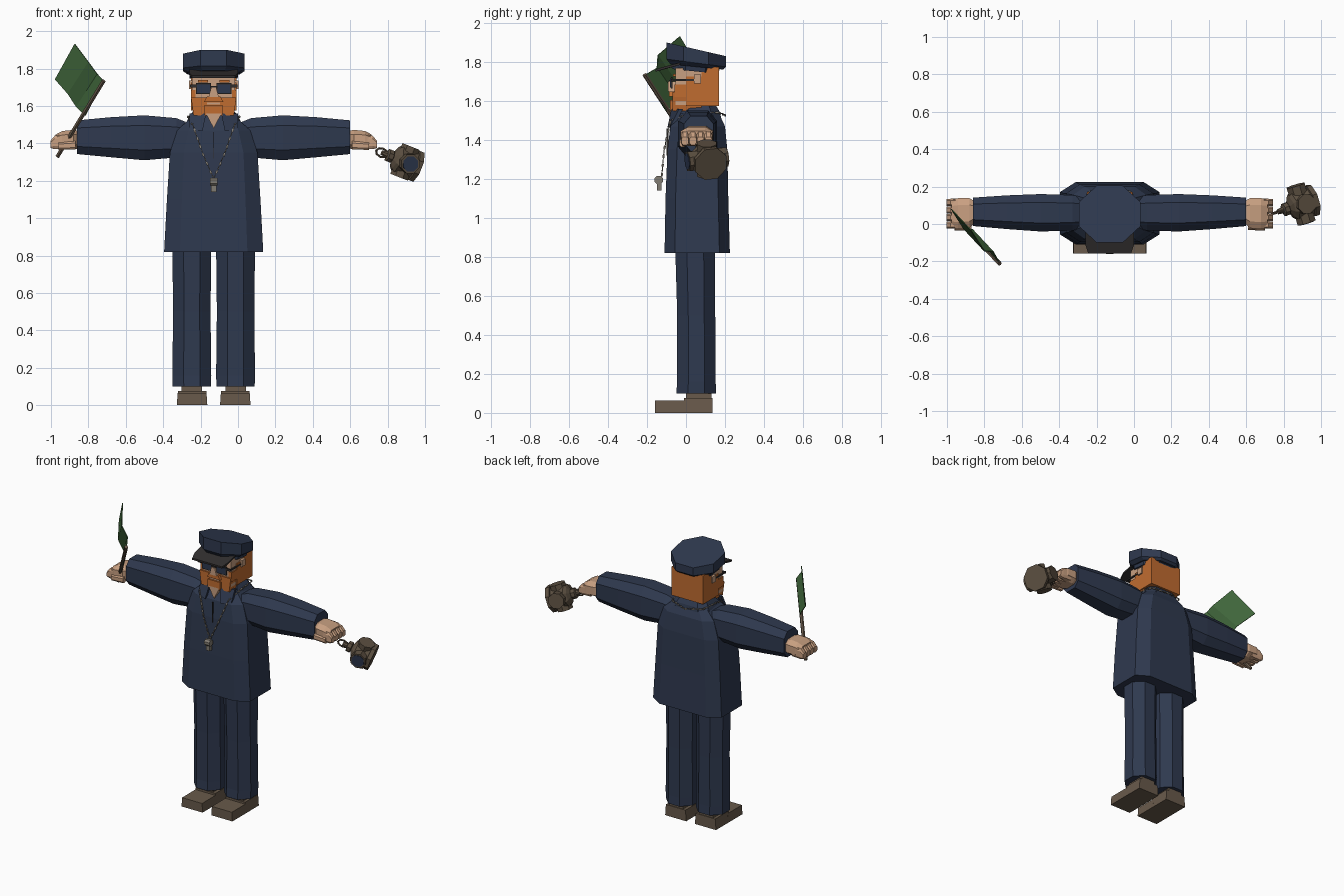
import bpy, bmesh, math
from mathutils import Vector

if "Cube" in bpy.data.objects:
    bpy.data.objects.remove(bpy.data.objects["Cube"])

CX = -0.13  # the body's own centre line


def material(name, rgb):
    m = bpy.data.materials.new(name)
    m.use_nodes = True
    m.diffuse_color = (*rgb, 1)
    m.node_tree.nodes["Principled BSDF"].inputs["Base Color"].default_value = (*rgb, 1)
    return m


navy = material("navy cloth", (.028, .041, .078))
skin = material("skin", (.58, .35, .22))
orange = material("orange hair", (.53, .15, .03))
brown = material("brown leather", (.14, .102, .07))
bronze = material("lantern bronze", (.105, .078, .052))
green = material("flag green", (.05, .13, .043))
dark = material("dark trim", (.03, .027, .027))
grey = material("chain grey", (.22, .2, .17))
glass = material("blue glass", (.025, .038, .075))


def finish(name, bm, mat):
    bmesh.ops.recalc_face_normals(bm, faces=bm.faces)
    me = bpy.data.meshes.new(name)
    bm.to_mesh(me)
    bm.free()
    me.materials.append(mat)
    ob = bpy.data.objects.new(name, me)
    bpy.context.collection.objects.link(ob)
    return ob


def loft(name, rings, mat, closed=True):
    bm = bmesh.new()
    vs = [[bm.verts.new(p) for p in r] for r in rings]
    n = len(rings[0])
    for a, b in zip(vs, vs[1:]):
        for i in range(n if closed else n - 1):
            j = (i + 1) % n
            bm.faces.new((a[i], a[j], b[j], b[i]))
    if closed:
        bm.faces.new(vs[0])
        bm.faces.new(vs[-1])
    return finish(name, bm, mat)


def octagon(a, b, c):
    quarter = [(a, b * c), (a * c, b)]
    pts = quarter + [(-x, y) for x, y in reversed(quarter)]
    return pts + [(-x, -y) for x, y in pts]


def column(name, sections, mat, cx=CX, c=.6):
    """Upright octagonal part; sections are z, half width, front y, back y, tilt."""
    rings = []
    for z, hx, y0, y1, tilt in sections:
        my = (y0 + y1) / 2
        rings.append([(cx + x, my + y, z + tilt * y) for x, y in octagon(hx, (y1 - y0) / 2, c)])
    return loft(name, rings, mat)


def box(name, x, y, z, mat, taper=1.0):
    """Box from x, y, z ranges (x relative to the body); taper narrows the top."""
    m, h = CX + (x[0] + x[1]) / 2, (x[1] - x[0]) / 2
    rings = []
    for zz, k in ((z[0], 1), (z[1], taper)):
        rings.append([(m - h * k, y[0], zz), (m + h * k, y[0], zz), (m + h * k, y[1], zz), (m - h * k, y[1], zz)])
    return loft(name, rings, mat)


def tube(name, origin, direction, sections, mat, n=8, squash=1.0, roll=0.0):
    """Turned part along a direction; sections are distance, radius."""
    d = Vector(direction).normalized()
    u = d.cross(Vector((0, 1, 0)) if abs(d.y) < .9 else Vector((0, 0, 1))).normalized()
    w = d.cross(u)
    rings = []
    for t, r in sections:
        ring = []
        for i in range(n):
            a = roll + math.tau * (i + .5) / n
            q = (u * math.cos(roll) + w * math.sin(roll)) * math.cos(a - roll) * r
            q += (w * math.cos(roll) - u * math.sin(roll)) * math.sin(a - roll) * r * squash
            ring.append(Vector(origin) + d * t + q)
        rings.append(ring)
    return loft(name, rings, mat)


# Coat and collar
column("coat", [(.82, .265, -.11, .225, 0), (1.1, .25, -.105, .217, 0), (1.35, .234, -.095, .212, 0),
                (1.47, .195, -.08, .2, 0), (1.535, .125, -.04, .17, 0)], navy, c=.68)
column("collar", [(1.46, .17, -.065, .19, 0), (1.53, .135, -.05, .175, .1), (1.575, .105, -.015, .15, .1)], navy)
column("neck", [(1.5, .075, 0, .14, 0), (1.6, .075, 0, .14, 0)], skin)
loft("neck_opening", [[(CX + x, y, z) for x, z in ((0, 1.48), (.042, 1.56), (-.042, 1.56))]
                      for y in (-.082, -.01)], skin)
box("coat_front_seam", (-.002, .002), (-.1, -.09), (1.32, 1.46), dark)

# Mirrored limbs
for s, side in ((-1, "right"), (1, "left")):
    def limb(name, sections, mat, c=.55):
        loft(side + name, [[(CX + s * d, cy + y, cz + z) for y, z in octagon(hy, hz, c)]
                           for d, cy, cz, hy, hz in sections], mat)

    def sbox(name, x, y, z, mat, taper=1.0):
        return box(side + name, sorted((s * x[0], s * x[1])), y, z, mat, taper)

    limb("_sleeve", [(.15, .06, 1.43, .085, .085), (.2, .06, 1.43, .095, .105), (.37, .06, 1.43, .1, .12),
                     (.55, .063, 1.433, .09, .107), (.73, .065, 1.433, .076, .09)], navy)
    limb("_hand", [(.71, .065, 1.42, .05, .045), (.75, .058, 1.42, .08, .052), (.81, .055, 1.42, .083, .046),
                   (.845, .055, 1.413, .075, .034)], skin)
    for i in range(4):
        y = -.005 + .04 * i
        limb("_finger", [(.78, y, 1.412, .02, .04), (.85, y, 1.405, .02, .036), (.872, y, 1.395, .018, .02)], skin)
    limb("_thumb", [(.74, -.015, 1.39, .018, .022), (.83, -.018, 1.385, .016, .02)], skin)

    column(side + "_trouser", [(.1, .102, -.05, .155, 0), (.16, .104, -.045, .152, 0), (.5, .1, -.045, .15, 0),
                               (.84, .104, -.055, .15, 0)], navy, cx=CX + s * .117, c=.42)
    box(side + "_ankle", (s * .117 - .055, s * .117 + .055), (0, .13), (.06, .12), brown)
    sbox("_shoe_heel", (.034, .197), (-.01, .135), (0, .076), brown, .93)
    sbox("_shoe_toe", (.034, .197), (-.158, 0), (0, .063), brown, .95)

    # Face halves
    sbox("_ear", (.11, .132), (.04, .078), (1.69, 1.735), skin)
    sbox("_sideburn", (.098, .122), (-.058, .03), (1.62, 1.685), orange)
    sbox("_lens", (.02, .088), (-.081, -.074), (1.67, 1.715), glass)
    sbox("_lens_rim", (.014, .094), (-.077, -.069), (1.664, 1.722), dark)
    sbox("_glasses_arm", (.118, .126), (-.075, .05), (1.703, 1.713), dark)
    sbox("_glasses_hinge", (.09, .126), (-.077, -.068), (1.7, 1.714), dark)
    sbox("_eyebrow", (.03, .085), (-.066, -.05), (1.726, 1.738), orange)
    loft(side + "_collar_flap", [[(CX + s * x, y + o, z) for x, y, z in
                                  ((.04, -.075, 1.56), (.13, -.035, 1.56), (.13, -.075, 1.48), (.06, -.095, 1.465))]
                                 for o in (0, .02)], navy)

# Head
box("face", (-.115, .115), (-.055, .1), (1.58, 1.77), skin)
box("hair", (-.122, .122), (.0, .17), (1.575, 1.725), orange)
box("hair_back", (-.122, .122), (.08, .17), (1.7, 1.775), orange)
box("beard", (-.108, .108), (-.068, .08), (1.548, 1.645), orange, 1.12)
box("chin_beard", (-.048, .048), (-.082, -.03), (1.55, 1.605), orange)
box("moustache", (-.052, .052), (-.086, -.05), (1.622, 1.65), orange, .7)
box("mouth", (-.035, .035), (-.073, -.06), (1.607, 1.618), skin)
box("nose", (-.027, .027), (-.092, -.05), (1.648, 1.7), skin, .5)
box("glasses_bridge", (-.02, .02), (-.086, -.076), (1.7, 1.708), dark)

# Peaked cap
column("cap_band", [(1.752, .128, -.07, .165, -.1), (1.8, .135, -.075, .18, -.1)], navy, c=.42)
column("cap_crown", [(1.775, .14, -.08, .19, -.1), (1.795, .165, -.1, .205, -.13),
                     (1.865, .165, -.1, .205, -.23)], navy, c=.42)
loft("cap_visor", [[(CX + x, y, z + o) for x, y, z in
                    ((-.13, -.03, 1.785), (.13, -.03, 1.785), (.13, -.11, 1.765), (.115, -.157, 1.75),
                     (-.115, -.157, 1.75), (-.13, -.11, 1.765))] for o in (0, .012)], dark)

# Neck chain: flat links turned a quarter from one to the next
path = [Vector(p) for p in ((0, .205, 1.525), (.12, .17, 1.54), (.14, .04, 1.545), (.112, -.08, 1.5),
                            (.06, -.112, 1.35), (0, -.125, 1.21))]
for s in (-1, 1):
    k = 0
    for a, b in zip(path, path[1:]):
        count = max(1, round((b - a).length / .024))
        for i in range(count):
            p = a.lerp(b, i / count)
            q = b - a
            tube("chain_link", (CX + s * p.x, p.y, p.z), (s * q.x, q.y, q.z),
                 [(0, .004), (.006, .0075), (.016, .0075), (.022, .004)], grey, 4, .5, k % 2 * math.pi / 2)
            k += 1

# Whistle
tube("whistle_barrel", (CX - .02, -.14, 1.195), (1, 0, 0), [(0, .023), (.04, .023)], grey)
box("whistle_mouthpiece", (-.014, .014), (-.148, -.125), (1.14, 1.19), grey)

# Flag on its stick
def flag_y(x):
    return -.21 - 1.07 * (x + .72)


foot, tip = Vector((-.965, flag_y(-.965), 1.33)), Vector((-.718, flag_y(-.718), 1.735))
tube("flag_stick", foot, tip - foot, [(0, .012), ((tip - foot).length, .012)], brown, 6)
top = [(-.72, 1.735), (-.765, 1.77), (-.79, 1.835), (-.88, 1.932)]
low = [(-.818, 1.55), (-.877, 1.595), (-.9, 1.665), (-.985, 1.742)]
wave = [0, .016, -.016, .008]
rows = []
for k in (0, .5, 1):
    row = []
    for (x0, z0), (x1, z1), w in zip(low, top, wave):
        x = x0 + (x1 - x0) * k
        row.append((x + w * .7, flag_y(x) + w * .7, z0 + (z1 - z0) * k))
    rows.append(row)
flag = loft("flag", rows, green, closed=False)
flag.modifiers.new("thickness", "SOLIDIFY").thickness = .005

# Signal lantern hanging from the left hand
O, axis = Vector((.8, .075, 1.338)), Vector((.19, .065, -.075)).normalized()
tube("lantern_body", O, axis, [(-.035, .014), (-.005, .018), (0, .036), (.025, .036), (.03, .026), (.045, .06),
                               (.06, .076), (.15, .078), (.152, .09), (.178, .09)], bronze)
centre = O + axis * .105
out = (Vector((0, -1, 0)) + axis * axis.y).normalized()
across = axis.cross(out)
for name, d in (("front", out), ("back", -out), ("upper", across), ("lower", -across)):
    reach = .104 if name in ("front", "back") else .088
    tube("lantern_%s_mount" % name, centre, d, [(.04, .054), (reach, .054)], bronze)
    if name == "front":
        tube("lantern_lens", centre, d, [(reach, .044), (reach + .003, .044)], glass)

# Lantern carrying loop
for i in range(8):
    a, b = (math.tau * j / 8 for j in (i, i + 1))
    mid = O - axis * .035
    p, q = (mid + axis * .035 * math.cos(t) + across * .024 * math.sin(t) for t in (a, b))
    tube("lantern_loop", p, q - p, [(0, .006), ((q - p).length, .006)], bronze, 5)
